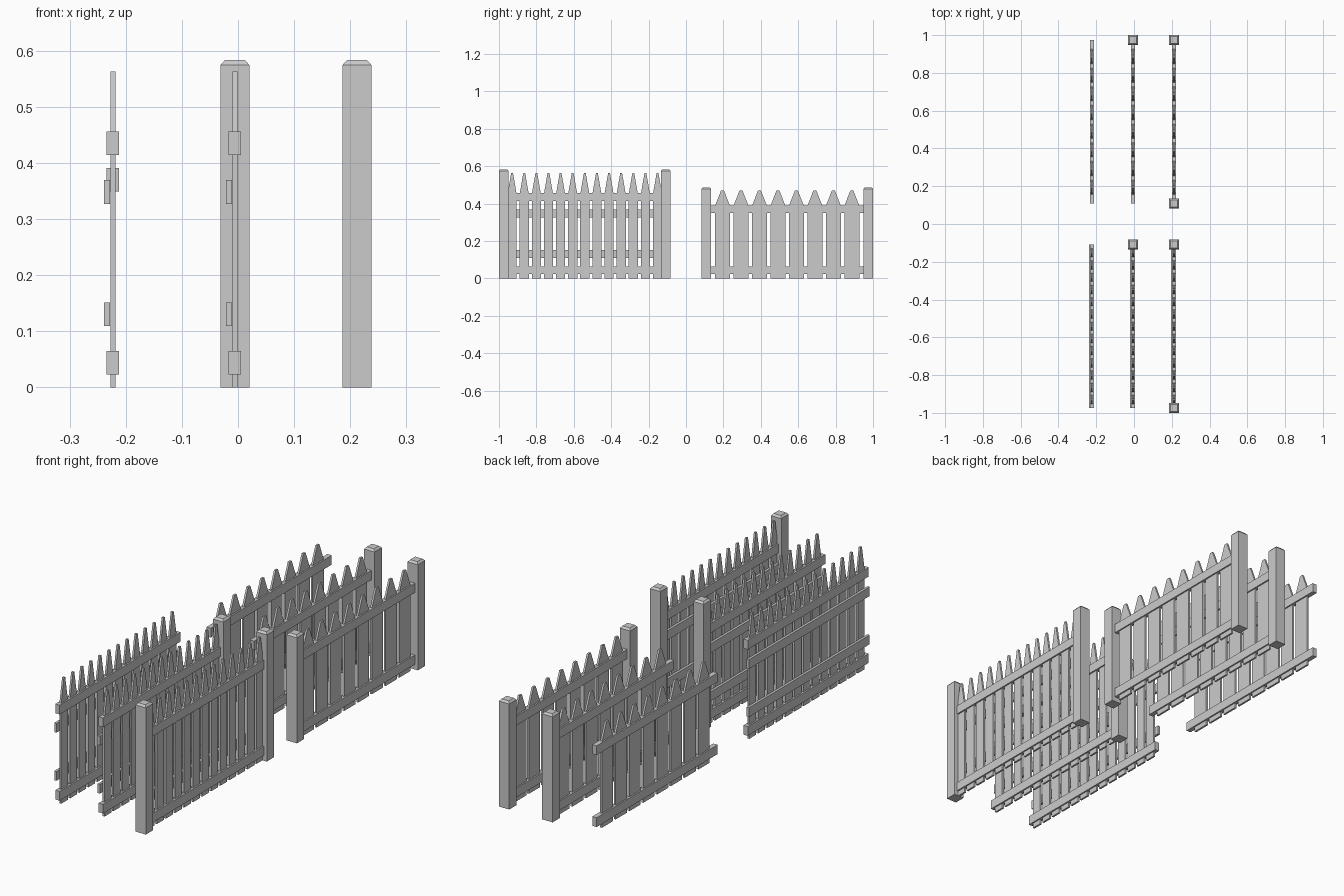
import bpy
import bmesh

if "Cube" in bpy.data.objects:
    bpy.data.objects.remove(bpy.data.objects["Cube"], do_unlink=True)

wood = bpy.data.materials.new("grey_wood")
wood.use_nodes = True
grey = (0.6, 0.6, 0.6, 1)
wood.diffuse_color = grey
wood.node_tree.nodes["Principled BSDF"].inputs["Base Color"].default_value = grey

# Fence layout
COLUMNS = (-0.223, -0.0055, 0.212)
NEAR, FAR = 0.108, 0.974        # post centres of each row
MIDDLE = (NEAR + FAR) / 2
RAIL_HEIGHT = 0.042
POST = 0.026                    # half width


def finish(name, bm):
    bmesh.ops.recalc_face_normals(bm, faces=bm.faces)
    mesh = bpy.data.meshes.new(name)
    bm.to_mesh(mesh)
    bm.free()
    mesh.materials.append(wood)
    obj = bpy.data.objects.new(name, mesh)
    bpy.context.collection.objects.link(obj)
    return obj


def add_box(bm, x, y, z, size):
    made = bmesh.ops.create_cube(bm, size=1)["verts"]
    bmesh.ops.scale(bm, vec=size, verts=made)
    bmesh.ops.translate(bm, vec=(x, y, z), verts=made)


def rails(name, x, y, bottoms, thickness):
    bm = bmesh.new()
    for z in bottoms:
        add_box(bm, x, y, z + RAIL_HEIGHT / 2, (thickness, FAR - NEAR, RAIL_HEIGHT))
    finish(name, bm)


def pickets(name, x, y, count, spacing, width, shoulder, top, tip):
    # Each picket is a pointed outline extruded through its thickness
    thick = 0.009
    w, t = width / 2, tip / 2
    outline = [(-w, 0), (w, 0), (w, shoulder), (t, top), (-t, top), (-w, shoulder)]
    bm = bmesh.new()
    for i in range(count):
        cy = y + (i - (count - 1) / 2) * spacing
        face = bm.faces.new([bm.verts.new((x - thick / 2, cy + a, z)) for a, z in outline])
        out = bmesh.ops.extrude_face_region(bm, geom=[face], use_keep_orig=True)
        moved = [g for g in out["geom"] if isinstance(g, bmesh.types.BMVert)]
        bmesh.ops.translate(bm, vec=(thick, 0, 0), verts=moved)
    finish(name, bm)


def post(name, x, y, height):
    # Square post with a chamfered cap
    bm = bmesh.new()
    rings = []
    for half, z in ((POST, 0), (POST, height - 0.009), (POST - 0.008, height)):
        rings.append([bm.verts.new((x + sx * half, y + sy * half, z))
                      for sx, sy in ((-1, -1), (1, -1), (1, 1), (-1, 1))])
    for low, high in zip(rings, rings[1:]):
        for i in range(4):
            j = (i + 1) % 4
            bm.faces.new((low[i], low[j], high[j], high[i]))
    bm.faces.new(rings[0])
    bm.faces.new(rings[-1])
    finish(name, bm)


# Post positions per column: none, one, both
FRONT_POSTS = ((), (-NEAR,), (-NEAR, -FAR))
BACK_POSTS = ((), (FAR,), (NEAR, FAR))

for n, x in enumerate(COLUMNS):
    label = ("right", "middle", "left")[n]

    # Tall front panel with two extra thin rails
    pickets(f"tall_pickets_{label}", x, -MIDDLE, 13, 0.0648, 0.049, 0.45, 0.563, 0.01)
    rails(f"tall_rails_{label}", x, -MIDDLE, (0.023, 0.414), 0.022)
    rails(f"tall_thin_rails_{label}", x - 0.0105, -MIDDLE, (0.109, 0.327), 0.011)
    for i, y in enumerate(FRONT_POSTS[n]):
        post(f"tall_post_{label}_{i + 1}", x, y, 0.583)

    # Short back panel
    pickets(f"short_pickets_{label}", x, MIDDLE, 8, 0.0988, 0.08, 0.388, 0.47, 0.016)
    rails(f"short_rails_{label}", x, MIDDLE, (0.023, 0.349), 0.022)
    for i, y in enumerate(BACK_POSTS[n]):
        post(f"short_post_{label}_{i + 1}", x, y, 0.487)
